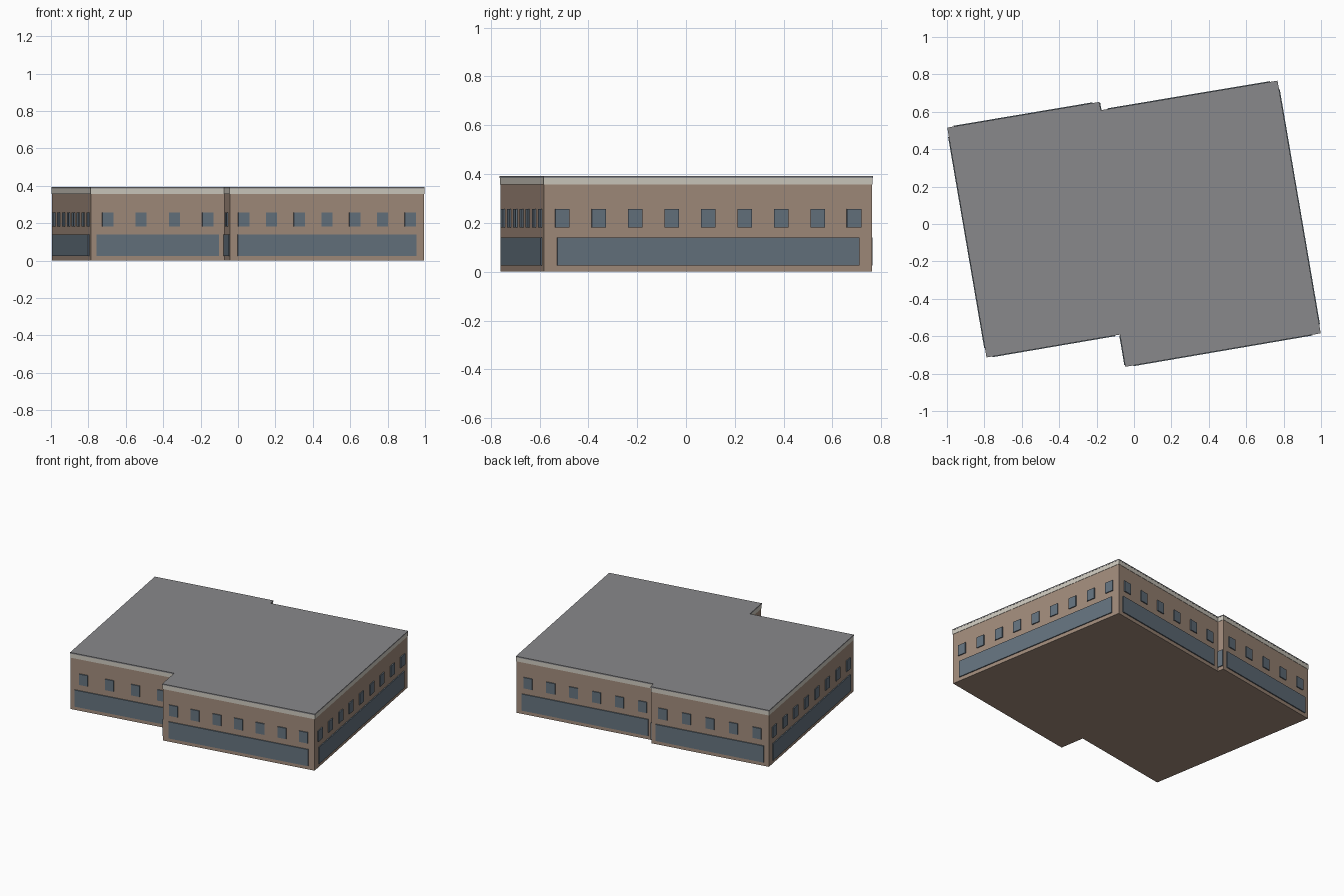
import bpy
import bmesh
from mathutils import Vector

cube = bpy.data.objects.get("Cube")
if cube:
    bpy.data.objects.remove(cube)


def material(name, rgb):
    m = bpy.data.materials.new(name)
    m.use_nodes = True
    m.diffuse_color = (*rgb, 1)
    m.node_tree.nodes["Principled BSDF"].inputs["Base Color"].default_value = (*rgb, 1)
    return m


brick = material("tan wall", (0.36, 0.26, 0.20))
glass = material("blue grey glass", (0.13, 0.17, 0.21))
cream = material("cream band", (0.62, 0.59, 0.52))
grey = material("grey roof", (0.25, 0.25, 0.26))

# Footprint, anticlockwise from the front right corner
outline = [Vector(p) for p in (
    (-0.786, -0.71), (-0.073, -0.588), (-0.044, -0.76), (0.995, -0.582),
    (0.765, 0.763), (-0.18, 0.605), (-0.188, 0.649), (-0.995, 0.513))]
edges = list(zip(outline, outline[1:] + outline[:1]))


def finish(name, bm, mat):
    bmesh.ops.recalc_face_normals(bm, faces=bm.faces)
    mesh = bpy.data.meshes.new(name)
    bm.to_mesh(mesh)
    bm.free()
    mesh.materials.append(mat)
    bpy.context.collection.objects.link(bpy.data.objects.new(name, mesh))


def prism(bm, points, z0, z1):
    base = bm.faces.new([bm.verts.new((p.x, p.y, z0)) for p in points])
    top = bmesh.ops.extrude_face_region(bm, geom=[base], use_keep_orig=True)
    verts = [v for v in top["geom"] if isinstance(v, bmesh.types.BMVert)]
    bmesh.ops.translate(bm, verts=verts, vec=(0, 0, z1 - z0))


def grown(amount):
    """Footprint pushed outwards by a margin."""
    result = []
    for i, p in enumerate(outline):
        a = (p - outline[i - 1]).normalized()
        b = (outline[(i + 1) % len(outline)] - p).normalized()
        na, nb = Vector((a.y, -a.x)), Vector((b.y, -b.x))
        result.append(p + (na + nb) * amount / (1 + na.dot(nb)))
    return result


def layer(name, amount, z0, z1, mat):
    bm = bmesh.new()
    prism(bm, grown(amount), z0, z1)
    finish(name, bm, mat)


def panel(bm, start, end, centre, width, z0, z1, depth):
    """Slab standing proud of one wall."""
    along = (end - start).normalized()
    out = Vector((along.y, -along.x))
    a = start + along * (centre - width / 2)
    b = start + along * (centre + width / 2)
    prism(bm, [a - out * 0.005, a + out * depth, b + out * depth, b - out * 0.005], z0, z1)


# Walls, band under the eaves and roof slab
layer("walls", 0, 0, 0.36, brick)
layer("eaves_band", 0.002, 0.357, 0.385, cream)
layer("roof", 0.003, 0.385, 0.393, grey)

# Long shop glazing and the row of upper windows on every wall
shop, upper = bmesh.new(), bmesh.new()
for start, end in edges:
    length = (end - start).length
    panel(shop, start, end, length / 2, length * 0.92, 0.025, 0.14, 0.007)
    count = int(length / 0.148)
    for i in range(count):
        panel(upper, start, end, length * (i + 0.5) / count, 0.06, 0.182, 0.257, 0.007)
finish("ground_floor_glazing", shop, glass)
finish("upper_windows", upper, glass)
